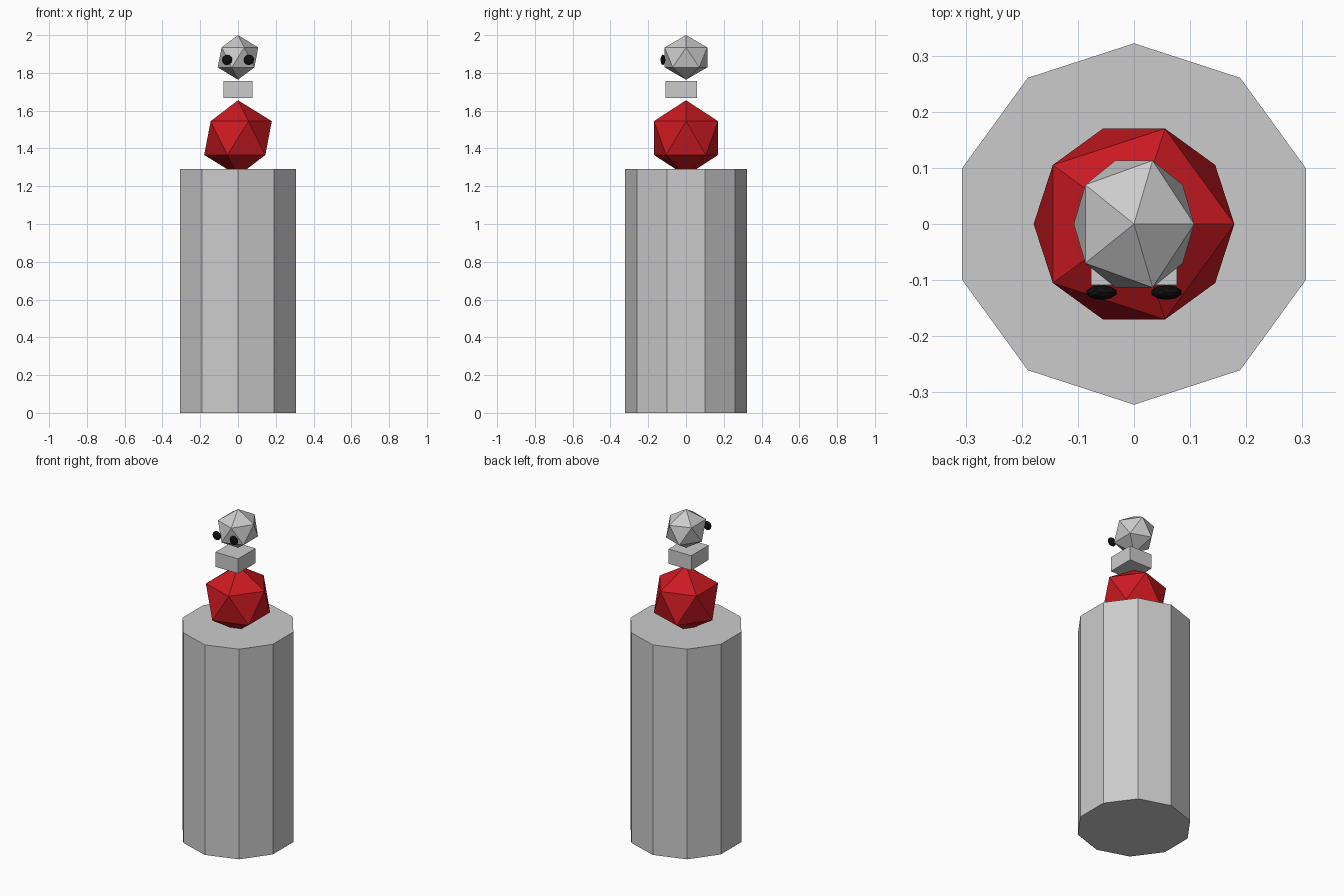
import bpy

if "Cube" in bpy.data.objects:
    bpy.data.objects.remove(bpy.data.objects["Cube"])


def material(name, color):
    m = bpy.data.materials.new(name)
    m.diffuse_color = color
    m.use_nodes = True
    m.node_tree.nodes["Principled BSDF"].inputs["Base Color"].default_value = m.diffuse_color
    return m


def finish(name, scale=(1, 1, 1), mat=None):
    ob = bpy.context.object
    ob.name = name
    ob.scale = scale
    if mat:
        ob.data.materials.append(mat)
    bpy.ops.object.transform_apply(location=False, rotation=False, scale=True)
    return ob


def ball(name, loc, radii, detail=1, mat=None):
    bpy.ops.mesh.primitive_ico_sphere_add(subdivisions=detail, radius=1, location=loc)
    return finish(name, radii, mat)


red = material("red", (0.6, 0.01, 0.015, 1))
black = material("black", (0.005, 0.005, 0.005, 1))

# Ten-sided pedestal body
bpy.ops.mesh.primitive_cylinder_add(vertices=10, radius=0.322, depth=1.29,
                                    location=(0, 0, 0.645))
finish("body")

# Red faceted ball, its tip sunk into the body
ball("red_ball", (0, 0, 1.455), (0.2, 0.2, 0.2), mat=red)

# Floating block below the head
bpy.ops.mesh.primitive_cube_add(size=1, location=(0, -0.025, 1.712))
finish("neck_block", (0.154, 0.168, 0.09))

# Faceted head and its two flattened eyes
ball("head", (0, 0, 1.882), (0.12, 0.133, 0.118))
for side, x in (("left", -0.058), ("right", 0.058)):
    ball(side + "_eye", (x, -0.122, 1.869), (0.028, 0.013, 0.028), detail=2, mat=black)
